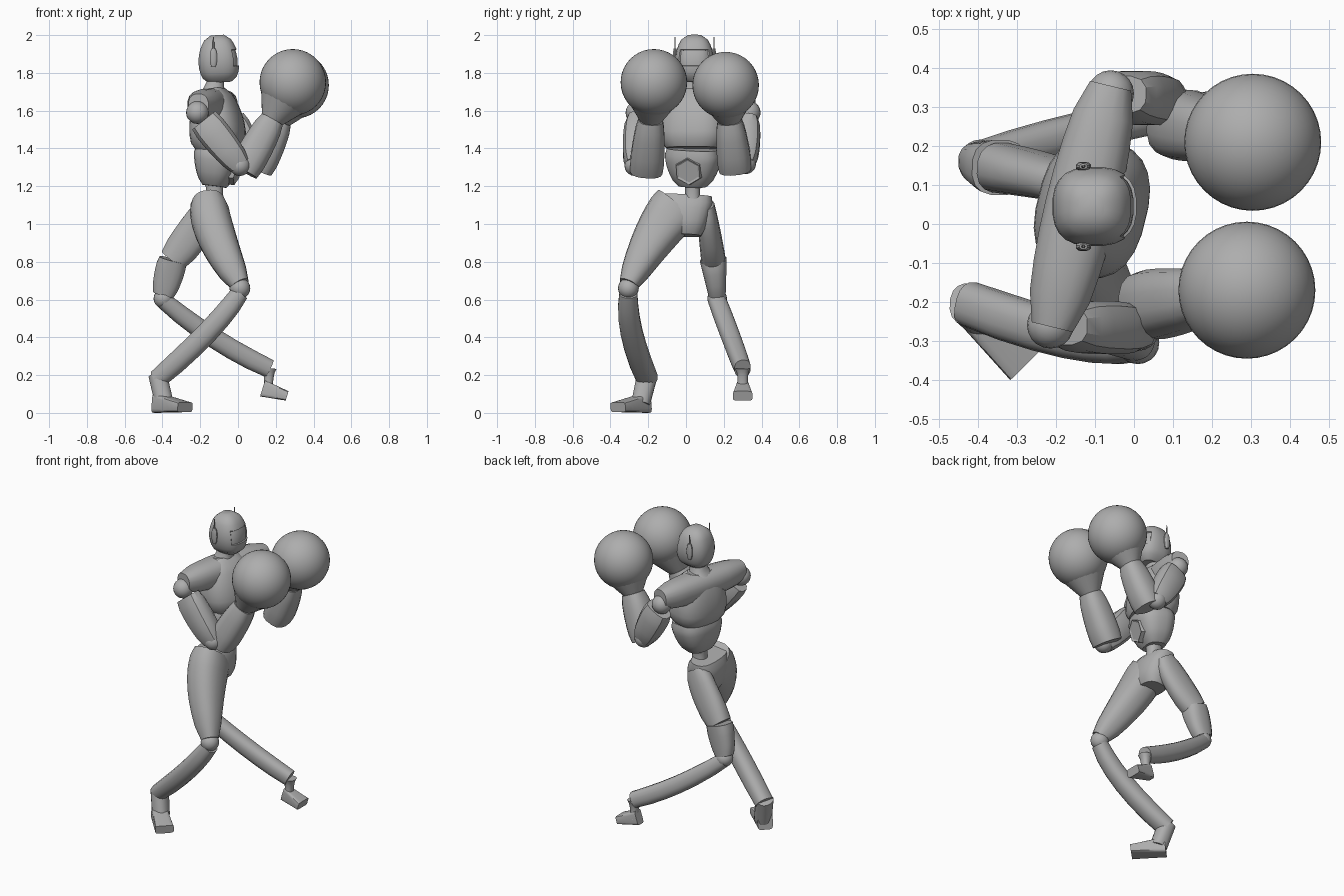
import bpy, bmesh, math
from mathutils import Vector

cube = bpy.data.objects.get("Cube")
if cube:
    bpy.data.objects.remove(cube, do_unlink=True)

grey = bpy.data.materials.new("plain_grey")
grey.use_nodes = True
colour = (0.42, 0.42, 0.42, 1)
grey.diffuse_color = colour
grey.node_tree.nodes["Principled BSDF"].inputs["Base Color"].default_value = colour

ALONG_Y, UP = Vector((0, 1, 0)), Vector((0, 0, 1))
ACROSS = Vector((0.24, 0.97, 0))        # shoulder line
BELLY_OUT = Vector((0.93, -0.23, -0.28))  # where the belly plate points


def finish(name, bm, angle=35):
    """Turn a bmesh into a grey object with soft faces and crisp edges."""
    bmesh.ops.recalc_face_normals(bm, faces=bm.faces)
    mesh = bpy.data.meshes.new(name)
    bm.to_mesh(mesh)
    bm.free()
    mesh.materials.append(grey)
    obj = bpy.data.objects.new(name, mesh)
    bpy.context.collection.objects.link(obj)
    bpy.ops.object.select_all(action='DESELECT')
    obj.select_set(True)
    bpy.context.view_layer.objects.active = obj
    bpy.ops.object.shade_smooth_by_angle(angle=math.radians(angle))


def size(start, end, bulge=0):
    """Half size along a sweep: an even taper plus a swelling in the middle."""
    def at(t):
        return start + (end - start) * t + bulge * math.sqrt(abs(math.sin(math.pi * t)))
    return at


def curve_point(path, t):
    """Point on the smooth curve steered by the path points."""
    points = [Vector(p) for p in path]
    while len(points) > 1:
        points = [a.lerp(b, t) for a, b in zip(points, points[1:])]
    return points[0]


def rounded(value, power):
    return math.copysign(abs(value) ** (2 / power), value)


def sweep_mesh(path, wide, deep, ref=ALONG_Y, steps=6, sides=16, power=2.4):
    """Skin rounded sections along a path; wide is measured along ref."""
    bm = bmesh.new()
    centres = [curve_point(path, i / steps) for i in range(steps + 1)]
    rings = []
    for i, centre in enumerate(centres):
        t = i / steps
        tangent = (centres[min(i + 1, steps)] - centres[max(i - 1, 0)]).normalized()
        u = (ref - tangent * ref.dot(tangent)).normalized()
        v = tangent.cross(u)
        ring = []
        for k in range(sides):
            angle = math.tau * (k + 0.5) / sides
            offset = u * wide(t) * rounded(math.cos(angle), power)
            offset += v * deep(t) * rounded(math.sin(angle), power)
            ring.append(bm.verts.new(centre + offset))
        rings.append(ring)
    for low, high in zip(rings, rings[1:]):
        for k in range(sides):
            nxt = (k + 1) % sides
            bm.faces.new((low[k], low[nxt], high[nxt], high[k]))
    bm.faces.new(rings[0])
    bm.faces.new(rings[-1])
    bmesh.ops.recalc_face_normals(bm, faces=bm.faces)
    return bm


def sweep(name, path, wide, deep, **options):
    finish(name, sweep_mesh(path, wide, deep, **options))


def ball(name, centre, radius, segments=20):
    bm = bmesh.new()
    bmesh.ops.create_uvsphere(bm, u_segments=segments, v_segments=segments // 2, radius=radius)
    bmesh.ops.translate(bm, verts=bm.verts, vec=centre)
    finish(name, bm)


# Head with a sunken visor
skull = Vector((-0.11, 0.045, 2))
chin = Vector((-0.095, 0.045, 1.75))
bm = sweep_mesh([chin, skull], size(0.045, 0.035, 0.062), size(0.06, 0.035, 0.06),
                steps=10, sides=24, power=2.6)
visor = [f for f in bm.faces if f.normal.x > 0.6 and 1.83 < f.calc_center_median().z < 1.93]
bmesh.ops.inset_region(bm, faces=visor, thickness=0.006)
bmesh.ops.inset_region(bm, faces=visor, thickness=0.002, depth=-0.008)
finish("head", bm)

# Ear pods and aerials
for side, reach in (("right", -0.103), ("left", 0.103)):
    ear = skull + Vector((-0.02, reach, -0.17))
    tip = ear + UP * 0.16
    sweep(side + "_ear_pod", [ear, ear + UP * 0.1], size(0.007, 0.007, 0.005),
          size(0.01, 0.01, 0.01), sides=12)
    sweep(side + "_aerial", [ear + UP * 0.1, tip], size(0.004, 0.002), size(0.006, 0.003), sides=6)

# Neck, chest, belly and waist
nape = Vector((-0.13, 0.045, 1.72))
seam = Vector((-0.1, 0.04, 1.4))
belly_base = Vector((-0.125, 0.035, 1.2))
sweep("neck", [nape - UP * 0.03, skull - UP / 5], size(0.08, 0.045, -0.01), size(0.07, 0.045, -0.01))
sweep("chest", [seam, nape], size(0.145, 0.08, 0.06), size(0.115, 0.05, 0.05),
      ref=ACROSS, steps=8, sides=24, power=2.6)
sweep("belly", [seam, belly_base], size(0.138, 0.075, 0.03), size(0.115, 0.06, 0.022),
      ref=ACROSS, sides=24, power=2.8)
sweep("waist", [belly_base + UP * 0.05, belly_base - UP * 0.12], size(0.06, 0.06, -0.02),
      size(0.06, 0.06, -0.015))

# Six-sided belly plate with a sunken middle
hub = seam.lerp(belly_base, 0.45)
bm = sweep_mesh([hub + BELLY_OUT * 0.07, hub + BELLY_OUT * 0.12], size(0.085, 0.072), size(0.085, 0.072),
                ref=ACROSS, steps=1, sides=6, power=2)
front = max(bm.faces, key=lambda f: f.calc_center_median().dot(BELLY_OUT))
bmesh.ops.inset_region(bm, faces=[front], thickness=0.012, depth=-0.006)
finish("belly_plate", bm, 20)

# Shoulders in one sweep
sweep("shoulder_yoke", [(-0.21, -0.265, 1.63), (-0.06, 0.355, 1.63)],
      size(0.06, 0.06, 0.03), size(0.055, 0.055, 0.04), ref=UP, steps=8)


# Arms and round gloves; inward points from the elbow towards the body
def arm(side, shoulder, elbow, glove, inward):
    shoulder, elbow, glove = Vector(shoulder), Vector(elbow), Vector(glove)
    base = elbow + Vector((0.02, inward, -0.03))
    wrist = base.lerp(glove, 0.58)
    ball(side + "_shoulder_ball", shoulder, 0.06)
    sweep(side + "_upper_arm", [shoulder.lerp(elbow, 0.15), elbow], size(0.05, 0.05, 0.02),
          size(0.08, 0.06, 0.015), sides=12, power=2.8)
    ball(side + "_elbow", elbow, 0.056)
    sweep(side + "_forearm", [base, wrist], size(0.087, 0.065, 0.01), size(0.08, 0.064, 0.015), power=2.6)
    sweep(side + "_glove_cuff", [wrist, wrist.lerp(glove, 0.5)], size(0.062, 0.13), size(0.062, 0.13),
          sides=20, power=2)
    ball(side + "_glove", glove, 0.176, 40)


arm("right", (-0.215, -0.26, 1.59), (0.01, -0.27, 1.31), (0.29, -0.17, 1.75), 0.06)
arm("left", (-0.06, 0.335, 1.59), (0.085, 0.315, 1.32), (0.305, 0.21, 1.735), -0.055)

# Pelvis and right thigh
right_knee = Vector((0.01, -0.305, 0.66))
sweep("pelvis", [(-0.165, 0, 1.15), (-0.14, -0.01, 0.94)], size(0.14, 0.09, 0.015),
      size(0.07, 0.07, 0.03), sides=20, power=2.6)
sweep("right_thigh", [(-0.155, -0.045, 1.1), (-0.145, -0.17, 0.95), right_knee + UP * 0.02],
      size(0.13, 0.05, 0.022), size(0.09, 0.05, 0.032), steps=8, sides=20)
ball("right_knee", right_knee, 0.055)

# Left thigh and knee shell
left_knee = Vector((-0.395, 0.165, 0.605))
shell_top = Vector((-0.345, 0.145, 0.81))
sweep("left_thigh", [(-0.15, 0.1, 1.1), (-0.2, 0.12, 0.99), shell_top],
      size(0.05, 0.065), size(0.06, 0.075, 0.025))
sweep("left_knee_shell", [shell_top, left_knee + UP * 0.02], size(0.072, 0.046),
      size(0.074, 0.056, 0.012), power=2.6)
ball("left_knee", left_knee, 0.052)

# Shins
right_ankle = Vector((-0.425, -0.205, 0.18))
left_ankle = Vector((0.165, 0.3, 0.235))
sweep("right_shin", [right_knee - UP * 0.025, (-0.12, -0.32, 0.44), right_ankle],
      size(0.048, 0.058, 0.006), size(0.048, 0.052, 0.008))
sweep("left_shin", [left_knee - UP * 0.01, (-0.13, 0.25, 0.37), left_ankle],
      size(0.048, 0.044, 0.004), size(0.045, 0.05, 0.006))

# Ankles and boxy feet
sweep("right_ankle", [right_ankle + UP * 0.02, (-0.39, -0.24, 0.05)], size(0.055, 0.05), size(0.05, 0.05))
sweep("left_ankle", [left_ankle, (0.16, 0.3, 0.12)], size(0.04, 0.035, -0.01), size(0.04, 0.03, -0.01))
sweep("right_foot", [(-0.425, -0.215, 0.052), (-0.28, -0.36, 0.03)], size(0.052, 0.026),
      size(0.045, 0.056), ref=UP, power=6)
sweep("left_foot", [(0.13, 0.3, 0.13), (0.26, 0.3, 0.09)], size(0.045, 0.026),
      size(0.03, 0.052), ref=UP, power=6)
